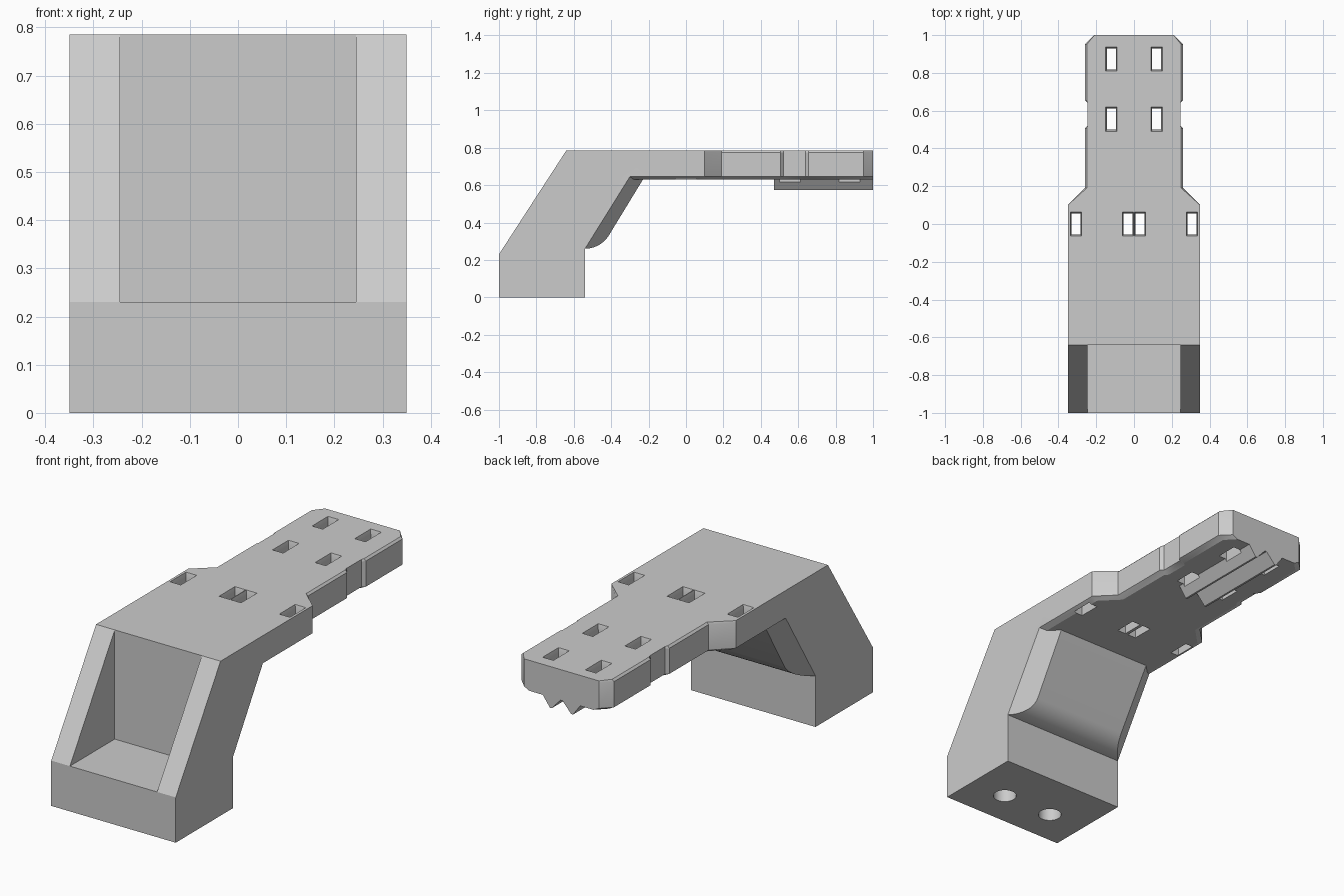
import bpy, bmesh, math
from mathutils import Vector

cube = bpy.data.objects.get("Cube")
if cube:
    bpy.data.objects.remove(cube)

grey = bpy.data.materials.new("plain grey")
grey.use_nodes = True
COLOUR = (0.6, 0.6, 0.6, 1)
grey.diffuse_color = COLOUR
grey.node_tree.nodes["Principled BSDF"].inputs["Base Color"].default_value = COLOUR


def loft(name, rings, trims=()):
    """Solid through matching rings of points, optionally trimmed by planes."""
    bm = bmesh.new()
    loops = [[bm.verts.new(p) for p in ring] for ring in rings]
    n = len(loops[0])
    for a, b in zip(loops, loops[1:]):
        for i in range(n):
            j = (i + 1) % n
            bm.faces.new((a[i], a[j], b[j], b[i]))
    bm.faces.new(loops[0][::-1])
    bm.faces.new(loops[-1])
    for point, normal in trims:
        geom = bm.verts[:] + bm.edges[:] + bm.faces[:]
        cut = bmesh.ops.bisect_plane(bm, geom=geom, plane_co=point, plane_no=normal, clear_outer=True)
        edges = [e for e in cut["geom_cut"] if isinstance(e, bmesh.types.BMEdge)]
        bmesh.ops.contextual_create(bm, geom=edges)
    bmesh.ops.recalc_face_normals(bm, faces=bm.faces)
    mesh = bpy.data.meshes.new(name)
    bm.to_mesh(mesh)
    bm.free()
    mesh.materials.append(grey)
    obj = bpy.data.objects.new(name, mesh)
    bpy.context.collection.objects.link(obj)
    return obj


def side_extrude(name, profile, half, trims=()):
    return loft(name, [[(x, y, z) for y, z in profile] for x in (-half, half)], trims)


def combine(target, tool, operation):
    mod = target.modifiers.new(tool.name, 'BOOLEAN')
    mod.object, mod.operation, mod.solver = tool, operation, 'EXACT'
    bpy.context.view_layer.objects.active = target
    bpy.ops.object.modifier_apply(modifier=mod.name)
    bpy.data.objects.remove(tool)


# Leaning arm on its foot
HALF = 0.35
body = side_extrude("bracket_body", [
    (-1, 0), (-1, .23), (-.64, .785), (-.2, .785), (-.2, .645),
    (-.3, .645), (-.54, .26), (-.54, 0)], HALF)

# Rear wall with a rounded foot and chamfered sides
curve = [(-.54 + .15 * math.sin(a), .41 - .15 * math.cos(a))
         for a in [math.radians(58) * i / 10 for i in range(11)]]
along = Vector((0, .24, .385)).normalized()
outward = Vector((0, along.z, -along.y))
trims = [((s * HALF, -.54, .26), Vector((s * .067, 0, 0)) + outward * .08) for s in (-1, 1)]
wall = side_extrude("rear_wall", curve + [(-.23, .63), (-.25, .7), (-.4, .7), (-.57, .3)], HALF, trims)
combine(body, wall, 'UNION')

# Stepped platform with clipped corners and side notches
outline = [(.35, -.35), (.35, .1), (.26, .19), (.26, .505), (.245, .52),
           (.245, .64), (.26, .655), (.26, .95), (.21, 1)]


def platform_ring(z, inset, top=False):
    right = []
    for x, y in outline:
        shift = .01 if top and x == .26 else inset
        right.append((x - shift, y, z))
    return right + [(-x, y, z) for x, y, z in reversed(right)]


platform = loft("platform", [platform_ring(.63, .03), platform_ring(.645, 0),
                             platform_ring(.775, 0), platform_ring(.785, 0, True)])
combine(body, platform, 'UNION')

# Twin ridges below the platform end
for side in (-1, 1):
    section = [(.105, .66), (.105, .63), (.065, .575), (.055, .575), (.005, .63), (.005, .66)]
    ridge = loft("ridge", [[(side * x, y, z) for x, z in section] for y in (.47, 1)])
    combine(body, ridge, 'UNION')

# Open front pocket
pocket = side_extrude("pocket_cutter", [(-1.1, .23), (-.64, .23), (-.64, .9), (-1.1, .9)], .245)
combine(body, pocket, 'DIFFERENCE')


# Slots with flared mouths
def slot_ring(cx, cy, z, w, d):
    return [(cx + sx * w, cy + sy * d, z) for sx, sy in ((-1, -1), (1, -1), (1, 1), (-1, 1))]


slots = [(x, y) for y in (.555, .873) for x in (-.12, .12)]
slots += [(x, 0) for x in (-.307, -.032, .032, .307)]
for x, y in slots:
    cutter = loft("slot_cutter", [slot_ring(x, y, .5, .024, .056), slot_ring(x, y, .76, .024, .056),
                                  slot_ring(x, y, .785, .03, .064), slot_ring(x, y, .82, .03, .064)])
    combine(body, cutter, 'DIFFERENCE')

# Screw holes in the foot
for x in (-.143, .143):
    circle = [(x + .056 * math.cos(a), -.81 + .056 * math.sin(a))
              for a in [math.tau * i / 32 for i in range(32)]]
    cutter = loft("screw_cutter", [[(px, py, z) for px, py in circle] for z in (-.05, .16)])
    combine(body, cutter, 'DIFFERENCE')

bpy.ops.object.select_all(action='DESELECT')
body.select_set(True)
bpy.context.view_layer.objects.active = body
bpy.ops.object.shade_smooth_by_angle(angle=math.radians(25))
